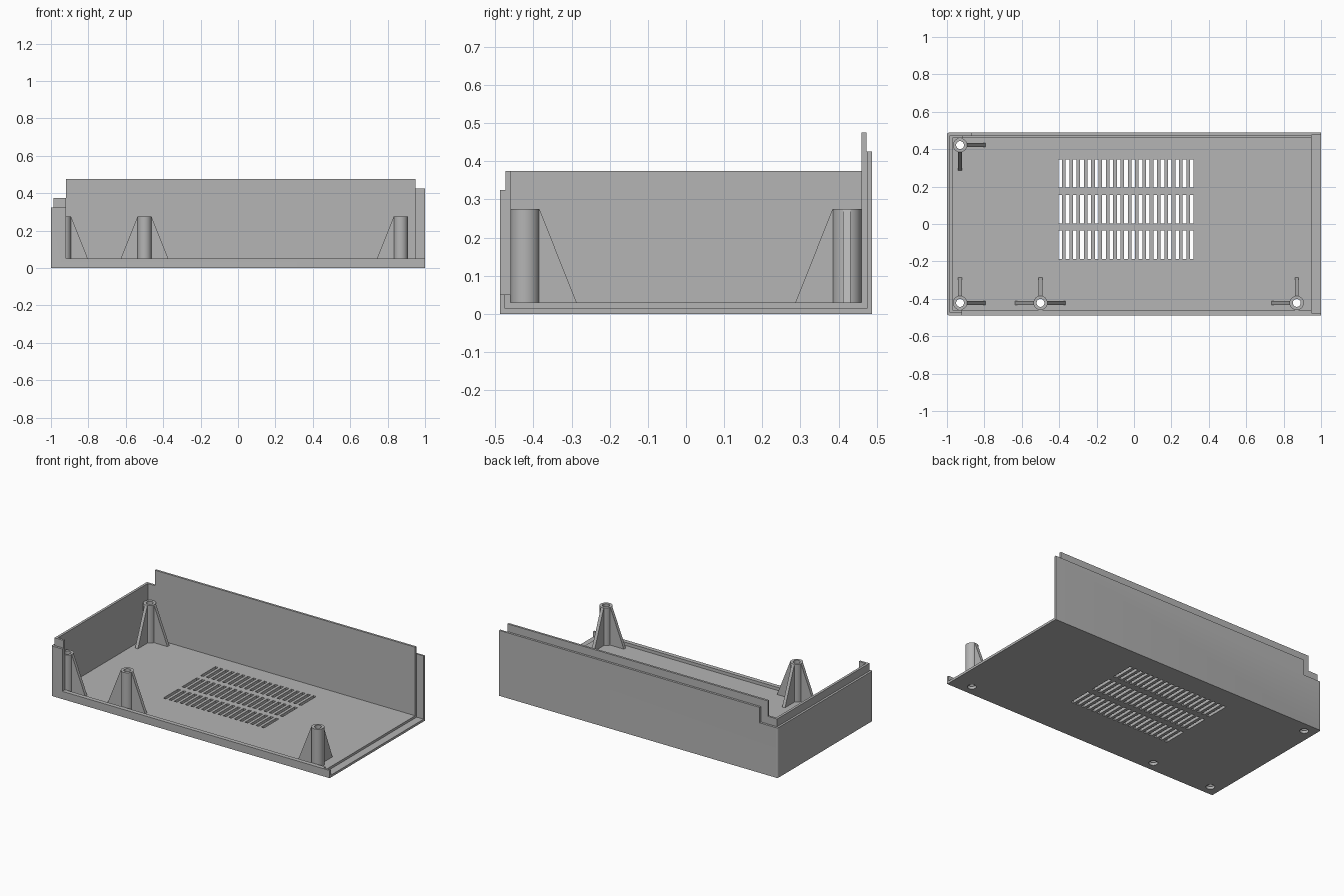
import bpy, bmesh, math
from mathutils import Matrix, Vector

old = bpy.data.objects.get("Cube")
if old:
    bpy.data.objects.remove(old, do_unlink=True)

GREY = (0.46, 0.46, 0.46, 1)
plastic = bpy.data.materials.new("grey plastic")
plastic.use_nodes = True
plastic.diffuse_color = GREY
bsdf = plastic.node_tree.nodes["Principled BSDF"]
bsdf.inputs["Base Color"].default_value = GREY
bsdf.inputs["Roughness"].default_value = 0.6

W, D, H = 1.0, 0.488, 0.475      # half width, half depth, full height
WALL, SKIN = 0.03, 0.014         # wall thickness, outer skin of the stepped rim
FLOOR = 0.03
POST_R, HOLE_R, POST_TOP = 0.038, 0.021, 0.275
POST_Y = 0.422
BIG = 1.5                        # overshoot for cutters


def finish(name, bm):
    bmesh.ops.recalc_face_normals(bm, faces=bm.faces)
    mesh = bpy.data.meshes.new(name)
    bm.to_mesh(mesh)
    bm.free()
    mesh.materials.append(plastic)
    ob = bpy.data.objects.new(name, mesh)
    bpy.context.collection.objects.link(ob)
    return ob


def add_box(bm, x0, x1, y0, y1, z0, z1):
    verts = bmesh.ops.create_cube(bm, size=1)["verts"]
    for v in verts:
        v.co = Vector(((x0 + x1) / 2 + v.co.x * (x1 - x0),
                       (y0 + y1) / 2 + v.co.y * (y1 - y0),
                       (z0 + z1) / 2 + v.co.z * (z1 - z0)))
    return verts


def add_cylinder(bm, x, y, r, z0, z1):
    bmesh.ops.create_cone(bm, cap_ends=True, segments=32, radius1=r, radius2=r,
                          depth=z1 - z0,
                          matrix=Matrix.Translation((x, y, (z0 + z1) / 2)))


def smooth(ob):
    bpy.ops.object.select_all(action="DESELECT")
    ob.select_set(True)
    bpy.context.view_layer.objects.active = ob
    bpy.ops.object.shade_smooth_by_angle(angle=math.radians(35))


# Posts: x, y and the directions of their gussets
posts = {
    "front_right_post": (-0.93, -POST_Y, ((1, 0), (0, 1))),
    "front_middle_post": (-0.5, -POST_Y, ((1, 0), (-1, 0), (0, 1))),
    "front_left_post": (0.87, -POST_Y, ((-1, 0), (0, 1))),
    "back_right_post": (-0.93, POST_Y, ((1, 0), (0, -1))),
}

# Case shell: solid block with two rounded vertical corners
bm = bmesh.new()
add_box(bm, -W, W, -D, D, 0, H)
corners = [e for e in bm.edges if all(v.co.x < 0 for v in e.verts)
           and abs(e.verts[0].co.z - e.verts[1].co.z) > 0.1]
bmesh.ops.bevel(bm, geom=corners, offset=0.01, segments=4, profile=0.5,
                affect="EDGES")
shell = finish("case_shell", bm)

# Boxes removed from the block
cuts = {
    "cavity": (-W + WALL, BIG, -D + WALL - 0.002, D - WALL + 0.002, FLOOR, BIG),
    "front_opening": (-0.92, BIG, -BIG, 0, 0.05, BIG),
    "end_rebate": (0.95, BIG, -D + 0.012, D - 0.012, 0.015, BIG),
    "back_rim": (-BIG, BIG, D - SKIN, BIG, 0.425, BIG),
    "back_corner_rim": (-BIG, -0.87, D - SKIN, BIG, 0.325, BIG),
    "side_rim": (-BIG, -W + SKIN, -BIG, BIG, 0.325, BIG),
    "front_corner_rim": (-BIG, BIG, -BIG, -D + SKIN, 0.325, BIG),
    "side_lip_top": (-BIG, -0.92, -BIG, BIG, 0.375, BIG),
}
cutters = []
for name, size in cuts.items():
    bm = bmesh.new()
    add_box(bm, *size)
    cutters.append(finish(name + "_cutter", bm))

# Vent slots and screw holes through the floor
bm = bmesh.new()
for row in range(3):
    yc = -0.112 + row * 0.191
    for col in range(19):
        xc = -0.395 + col * 0.0391
        add_box(bm, xc - 0.01, xc + 0.01, yc - 0.076, yc + 0.076, -0.1, 0.1)
for x, y, _ in posts.values():
    add_cylinder(bm, x, y, HOLE_R, -0.1, 0.1)
cutters.append(finish("vent_cutter", bm))

# Shallow screw head recesses under the floor
bm = bmesh.new()
for x, y, _ in posts.values():
    add_cylinder(bm, x, y, 0.026, -0.1, 0.018)
cutters.append(finish("recess_cutter", bm))

for cutter in cutters:
    cutter.hide_render = True
    mod = shell.modifiers.new(cutter.name, "BOOLEAN")
    mod.operation = "DIFFERENCE"
    mod.solver = "EXACT"
    mod.object = cutter

# Bake the cuts and drop the cutters
bpy.context.view_layer.update()
baked = bpy.data.meshes.new_from_object(
    shell.evaluated_get(bpy.context.evaluated_depsgraph_get()))
shell.modifiers.clear()
shell.data = baked
for cutter in cutters:
    bpy.data.objects.remove(cutter, do_unlink=True)
smooth(shell)


# Hollow screw post with sloping gussets
def make_post(name, x, y, directions):
    bm = bmesh.new()
    n = 32
    section = ((HOLE_R, FLOOR), (POST_R, FLOOR), (POST_R, POST_TOP), (HOLE_R, POST_TOP))
    rings = []
    for i in range(n):
        a = math.tau * i / n
        rings.append([bm.verts.new((x + r * math.cos(a), y + r * math.sin(a), z))
                      for r, z in section])
    for i in range(n):
        p, q = rings[i], rings[(i + 1) % n]
        for k in range(1, 4):
            j = (k + 1) % 4
            bm.faces.new((p[k], q[k], q[j], p[j]))
    for dx, dy in directions:
        sides = []
        for t in (-0.01, 0.01):
            sides.append([bm.verts.new((x + dx * r - dy * t, y + dy * r + dx * t, z))
                          for r, z in ((0.03, FLOOR), (0.135, FLOOR),
                                       (POST_R, POST_TOP - 0.001),
                                       (0.03, POST_TOP - 0.001))])
        a, b = sides
        bm.faces.new(a)
        bm.faces.new(b[::-1])
        for k in range(4):
            j = (k + 1) % 4
            bm.faces.new((a[k], b[k], b[j], a[j]))
    smooth(finish(name, bm))


for name, (x, y, directions) in posts.items():
    make_post(name, x, y, directions)
